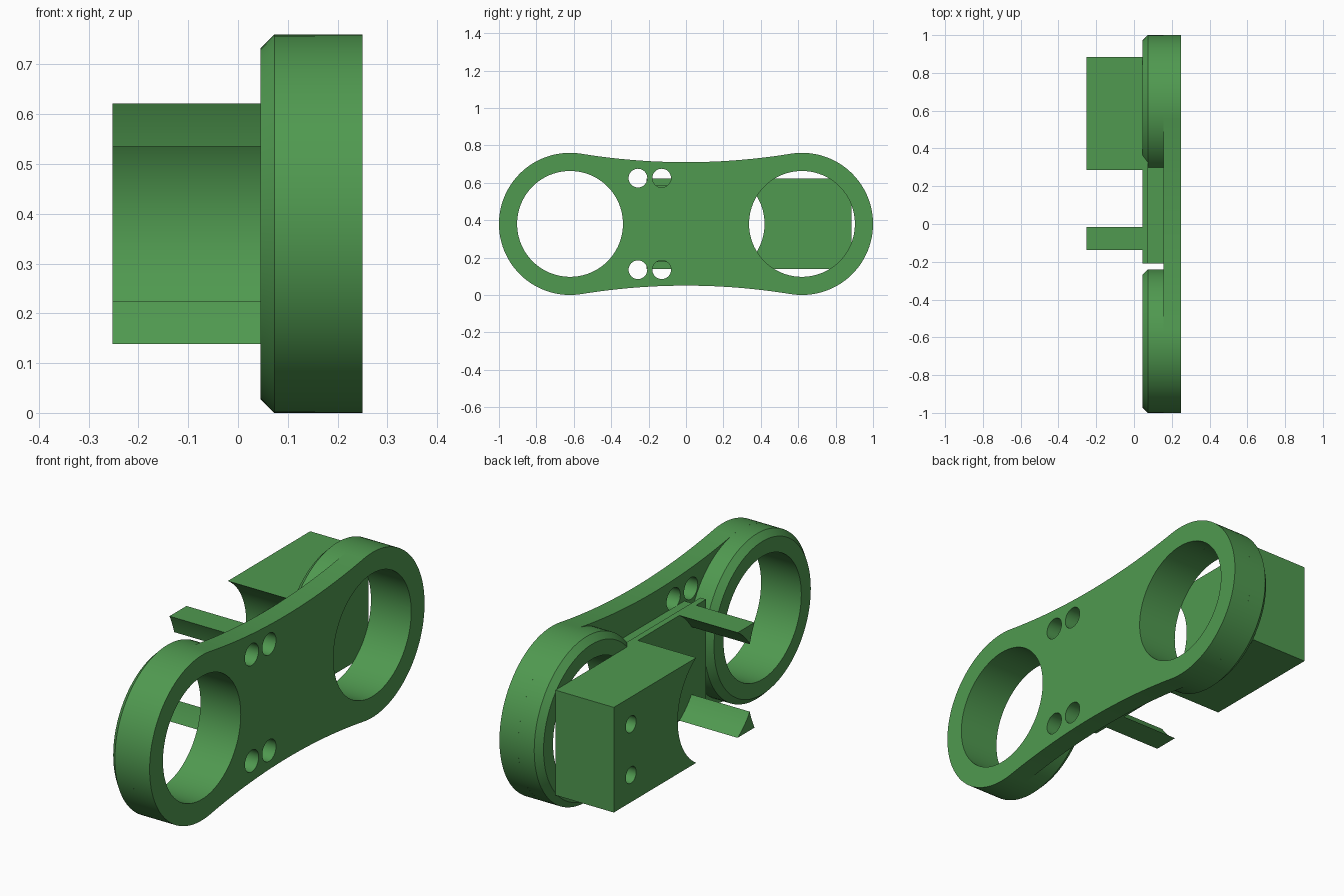
import bpy, bmesh, math

if "Cube" in bpy.data.objects:
    bpy.data.objects.remove(bpy.data.objects["Cube"])

CZ, RY = 0.38, 0.62            # centre height, ring offset along y
R_OUT, R_IN = 0.38, 0.283      # ring radii

green = bpy.data.materials.new("green")
green.diffuse_color = (0.08, 0.32, 0.08, 1)
green.use_nodes = True
green.node_tree.nodes["Principled BSDF"].inputs["Base Color"].default_value = green.diffuse_color


def finish(name, bm):
    bmesh.ops.recalc_face_normals(bm, faces=bm.faces)
    me = bpy.data.meshes.new(name)
    bm.to_mesh(me)
    bm.free()
    ob = bpy.data.objects.new(name, me)
    bpy.context.collection.objects.link(ob)
    me.materials.append(green)
    return ob


def extrude(name, pts, x0, x1):
    """Prism along x from a (y, z) outline."""
    bm = bmesh.new()
    a = [bm.verts.new((x0, y, z)) for y, z in pts]
    b = [bm.verts.new((x1, y, z)) for y, z in pts]
    bm.faces.new(a)
    bm.faces.new(b)
    for i in range(len(pts)):
        j = (i + 1) % len(pts)
        bm.faces.new((a[i], a[j], b[j], b[i]))
    return finish(name, bm)


def arc(cy, cz, r, a0, a1, n):
    return [(cy + r * math.cos(a0 + (a1 - a0) * i / n),
             cz + r * math.sin(a0 + (a1 - a0) * i / n)) for i in range(n + 1)]


def box(name, x0, x1, y0, y1, z0, z1):
    return extrude(name, [(y0, z0), (y1, z0), (y1, z1), (y0, z1)], x0, x1)


def cylinder(cy, cz, r, x0, x1, n=96):
    return extrude("cutter", arc(cy, cz, r, 0, 2 * math.pi, n)[:-1], x0, x1)


def cut(ob, cutters):
    for c in cutters:
        c.hide_render = True
        m = ob.modifiers.new("cut", 'BOOLEAN')
        m.operation, m.solver, m.object = 'DIFFERENCE', 'EXACT', c
    bpy.context.view_layer.update()
    dg = bpy.context.evaluated_depsgraph_get()
    me = bpy.data.meshes.new_from_object(ob.evaluated_get(dg))
    ob.modifiers.clear()
    ob.data = me
    for c in cutters:
        bpy.data.objects.remove(c)


# waisted face plate: two end arcs joined by shallow tangent arcs
RW = 3.49
t = math.atan2(RW + 0.33, RY)          # direction from end centre to waist centre
wc = CZ + 0.33 + RW
s = math.atan2(RY, RW + 0.33)
top = arc(RY, CZ, R_OUT, -math.pi + t, math.pi - t, 64)
outline = arc(RY, CZ, R_OUT, -(math.pi - t), math.pi - t, 72)
outline += arc(0, wc, RW, -math.pi / 2 + s, -math.pi / 2 - s, 32)[1:-1]
outline += arc(-RY, CZ, R_OUT, t, 2 * math.pi - t, 72)
outline += arc(0, 2 * CZ - wc, RW, math.pi / 2 + s, math.pi / 2 - s, 32)[1:-1]
plate = extrude("face_plate", outline, 0.155, 0.25)
holes = [cylinder(sy * RY, CZ, R_IN, -0.1, 0.4) for sy in (-1, 1)]
holes += [cylinder(y, CZ + dz, 0.05, 0.1, 0.3, 32)
          for y in (-0.257, -0.13) for dz in (-0.245, 0.245)]
cut(plate, holes)

# chamfered end rings behind the plate
N = 96
prof = [(0.155, R_IN), (0.155, R_OUT), (0.073, R_OUT), (0.045, R_OUT - 0.028), (0.045, R_IN)]
for name, cy in (("front_ring", -RY), ("back_ring", RY)):
    bm = bmesh.new()
    loops = [[bm.verts.new((x, cy + r * math.cos(2 * math.pi * i / N),
                            CZ + r * math.sin(2 * math.pi * i / N))) for i in range(N)]
             for x, r in prof]
    for k in range(len(prof)):
        p, q = loops[k], loops[(k + 1) % len(prof)]
        for i in range(N):
            j = (i + 1) % N
            bm.faces.new((p[i], p[j], q[j], q[i]))
    finish(name, bm)

# centre web: stepped core and taller back wall, cleared around the ring opening
for name, x0, x1, h in (("web_core", 0.073, 0.155, 0.205), ("web_wall", 0.045, 0.073, 0.242)):
    web = box(name, x0, x1, -0.21, 0.40, CZ - h, CZ + h)
    cut(web, [cylinder(RY, CZ, R_IN + 0.001, -0.1, 0.4)])

# clamp block: hollowed by a bore, leaving two slim prongs on the front side
block = box("clamp_block", -0.252, 0.045, -0.25, 0.885, CZ - 0.242, CZ + 0.242)
cut(block, [cylinder(0.135, CZ, 0.285, -0.4, 0.2),
            cylinder(-RY, CZ, 0.539, -0.4, 0.2, 192)]
    + [cylinder(0.76, CZ + dz, 0.038, -0.4, -0.05, 32) for dz in (-0.117, 0.117)])

# smooth curved walls, keep the edges crisp
bpy.ops.object.select_all(action='DESELECT')
for ob in bpy.context.collection.objects:
    ob.select_set(True)
    bpy.context.view_layer.objects.active = ob
bpy.ops.object.shade_smooth_by_angle(angle=math.radians(25))
